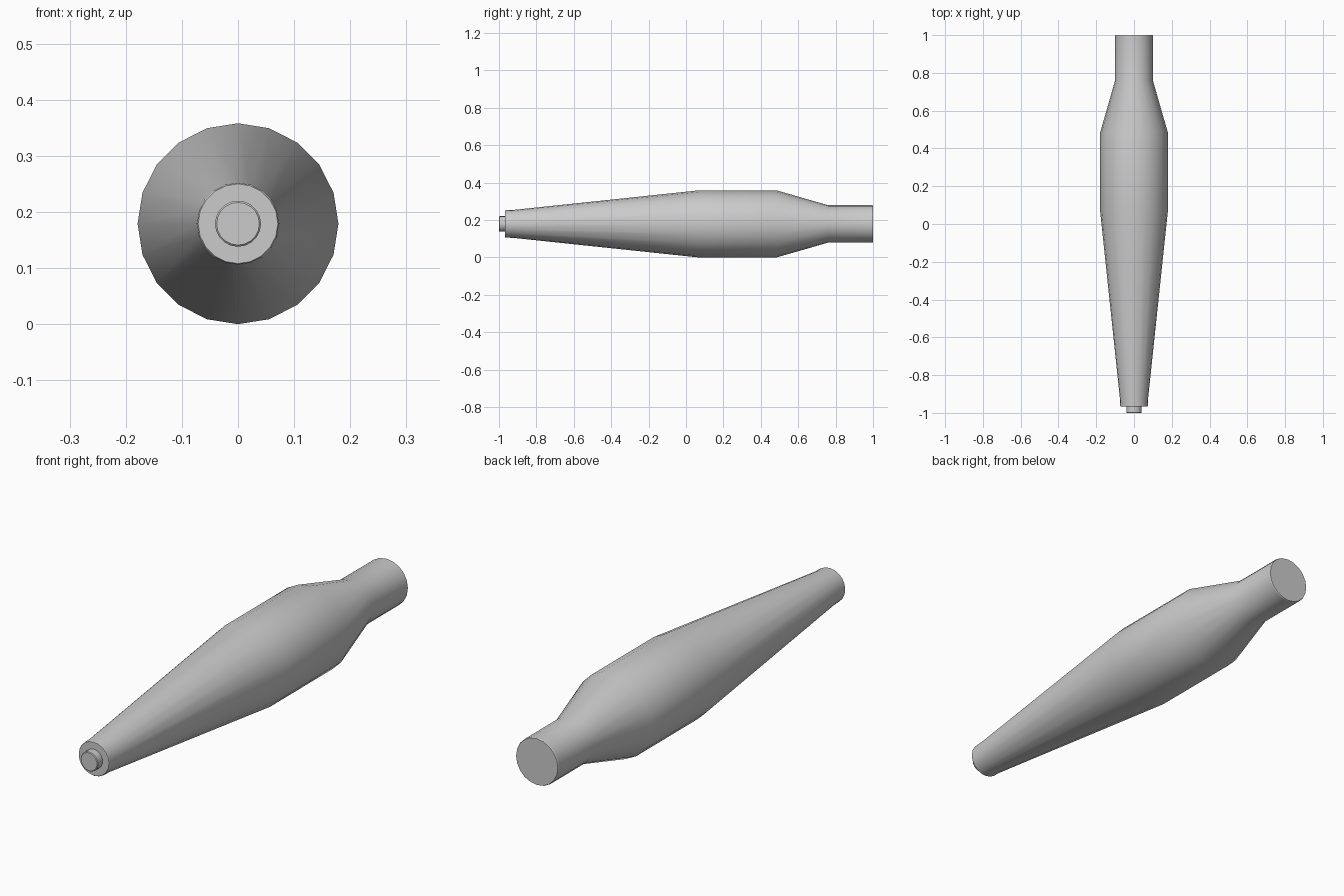
import bpy, bmesh, math

if "Cube" in bpy.data.objects:
    bpy.data.objects.remove(bpy.data.objects["Cube"])

SIDES = 20
CENTRE_Z = 0.179


def lathe(name, profile):
    """Closed solid turned around the y axis from (y, radius) points."""
    bm = bmesh.new()
    rings = []
    for y, r in profile:
        ring = []
        for i in range(SIDES):
            a = 2 * math.pi * i / SIDES
            ring.append(bm.verts.new((r * math.cos(a), y, CENTRE_Z + r * math.sin(a))))
        rings.append(ring)
    for a, b in zip(rings, rings[1:]):
        for i in range(SIDES):
            j = (i + 1) % SIDES
            bm.faces.new((a[i], a[j], b[j], b[i]))
    bm.faces.new(rings[0])
    bm.faces.new(rings[-1])
    bmesh.ops.recalc_face_normals(bm, faces=bm.faces)
    mesh = bpy.data.meshes.new(name)
    bm.to_mesh(mesh)
    bm.free()
    obj = bpy.data.objects.new(name, mesh)
    bpy.context.collection.objects.link(obj)
    bpy.ops.object.select_all(action='DESELECT')
    obj.select_set(True)
    bpy.context.view_layer.objects.active = obj
    # Smooth around the axis, crisp at the profile corners
    bpy.ops.object.shade_smooth_by_angle(angle=math.radians(19))
    return obj


# Tapered body with front nub, straight collar and rear neck
lathe("spindle_body", [
    (-1.0, 0.038), (-0.997, 0.041), (-0.967, 0.041),   # nub
    (-0.967, 0.071), (-0.964, 0.073), (-0.92, 0.075),  # front collar
    (0.065, 0.179), (0.485, 0.179),                    # long taper, belly
    (0.76, 0.1), (0.996, 0.1), (1.0, 0.098),           # shoulder, neck
])
